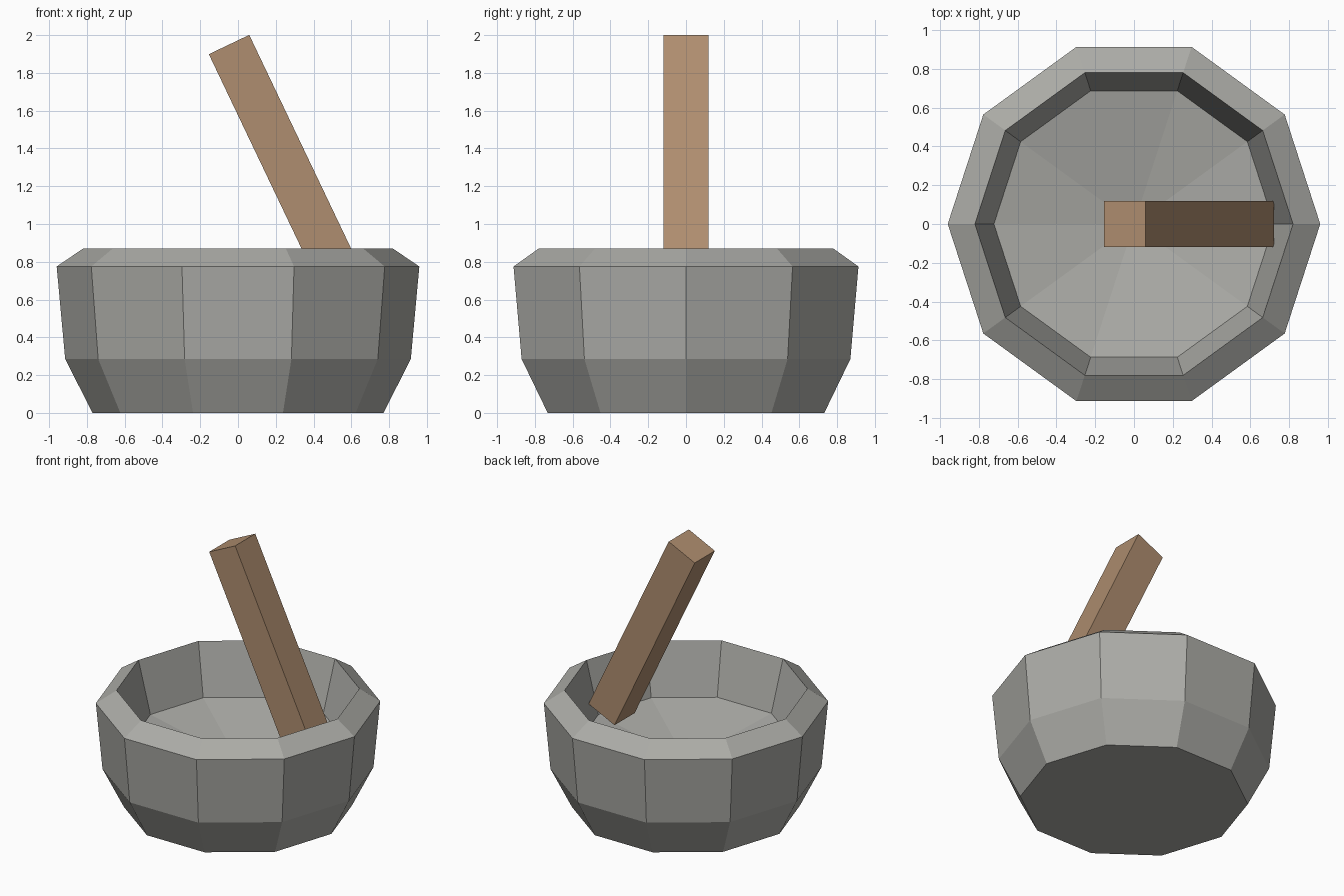
import bpy
import bmesh
from math import cos, sin, tau, radians
from mathutils import Matrix, Vector

cube = bpy.data.objects.get("Cube")
if cube:
    bpy.data.objects.remove(cube, do_unlink=True)


def material(name, rgb):
    mat = bpy.data.materials.new(name)
    mat.use_nodes = True
    color = (*rgb, 1.0)
    mat.diffuse_color = color
    mat.node_tree.nodes["Principled BSDF"].inputs["Base Color"].default_value = color
    return mat


def add_object(name, bm, mat):
    bmesh.ops.recalc_face_normals(bm, faces=bm.faces[:])
    mesh = bpy.data.meshes.new(name)
    bm.to_mesh(mesh)
    bm.free()
    mesh.materials.append(mat)
    obj = bpy.data.objects.new(name, mesh)
    bpy.context.scene.collection.objects.link(obj)
    return obj


stone = material("warm grey stone", (0.41, 0.41, 0.385))
wood = material("light brown wood", (0.43, 0.27, 0.16))

# Bowl: ten-sided revolve of (radius, height), outside up, over the rim, inside down
SIDES = 10
profile = [(0.77, 0), (0.915, 0.285), (0.96, 0.775), (0.82, 0.87), (0.722, 0.49)]
bm = bmesh.new()
rings = [[bm.verts.new((r * cos(tau * i / SIDES), r * sin(tau * i / SIDES), z))
          for i in range(SIDES)] for r, z in profile]
for low, high in zip(rings, rings[1:]):
    for i in range(SIDES):
        j = (i + 1) % SIDES
        bm.faces.new((low[i], low[j], high[j], high[i]))
bm.faces.new(rings[0])

# Dished floor inside the bowl
centre = bm.verts.new((0, 0, 0.34))
for i in range(SIDES):
    bm.faces.new((rings[-1][i], rings[-1][(i + 1) % SIDES], centre))
add_object("bowl", bm, stone)

# Pestle: square bar leaning on the inner wall
LENGTH, WIDTH, LEAN = 1.535, 0.237, radians(25.5)
down = Vector((sin(LEAN), 0, -cos(LEAN)))
middle = Vector((-0.0475, 0, 1.95)) + down * LENGTH / 2
bm = bmesh.new()
bmesh.ops.create_cube(bm, size=1)
bmesh.ops.scale(bm, vec=(WIDTH, WIDTH, LENGTH), verts=bm.verts[:])
bmesh.ops.transform(bm, matrix=Matrix.Translation(middle) @ Matrix.Rotation(-LEAN, 4, 'Y'),
                    verts=bm.verts[:])
add_object("pestle", bm, wood)
